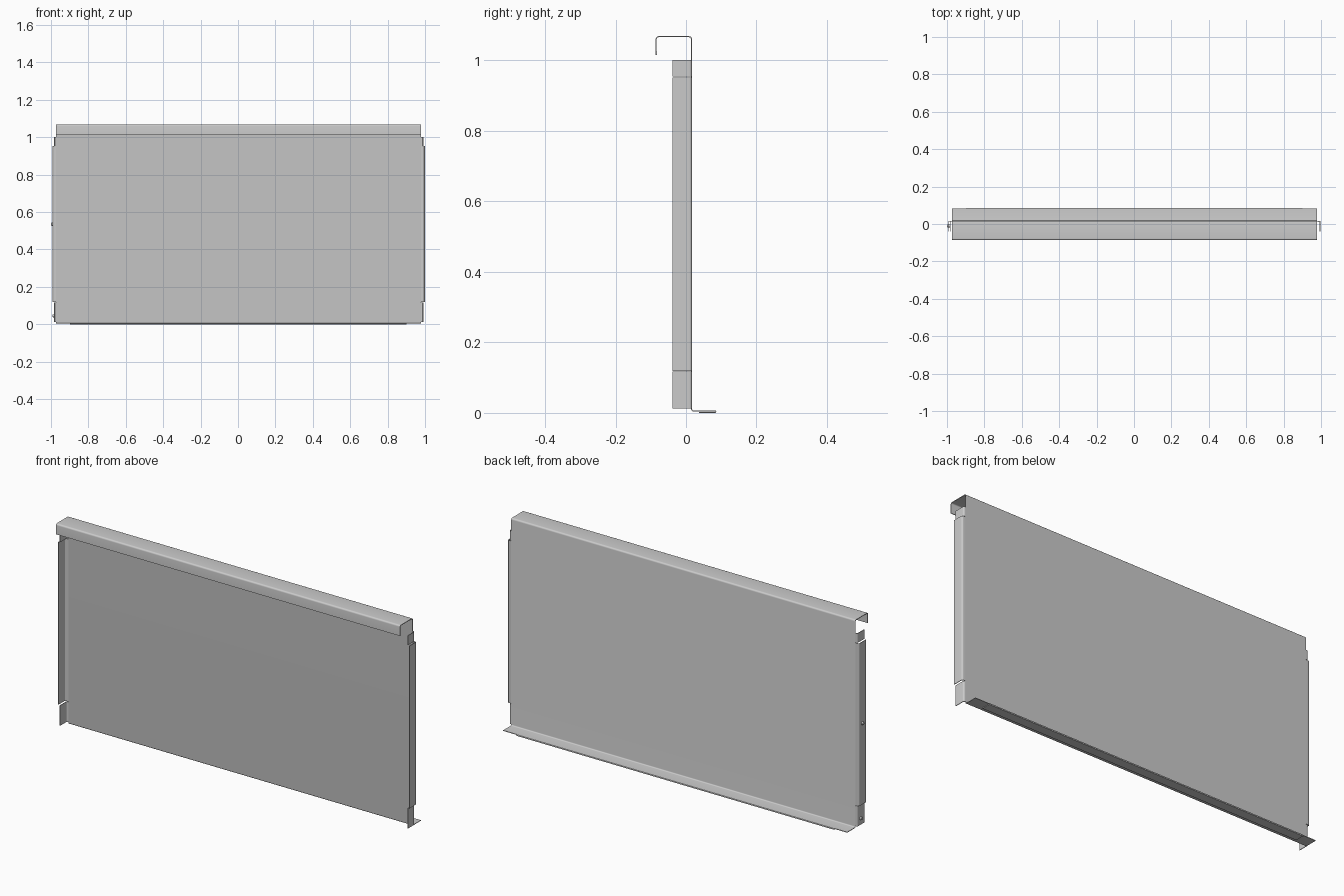
import bpy, bmesh, math
from mathutils import Vector, Matrix

if "Cube" in bpy.data.objects:
    bpy.data.objects.remove(bpy.data.objects["Cube"])

T = 0.003        # sheet thickness
CX = 0.0035      # panel centre line
Y0 = 0.0155      # plane of the main wall


def rounded(pts, r, steps=5):
    """Polyline with each inner right-angle corner replaced by an arc."""
    pts = [Vector(p) for p in pts]
    out = [pts[0]]
    for a, b, c in zip(pts, pts[1:], pts[2:]):
        u, v = (a - b).normalized(), (c - b).normalized()
        centre = b + (u + v) * r
        for i in range(steps + 1):
            t = math.pi / 2 * i / steps
            out.append(centre - v * r * math.cos(t) - u * r * math.sin(t))
    return out + [pts[-1]]


def finish(name, bm):
    bmesh.ops.recalc_face_normals(bm, faces=bm.faces)
    me = bpy.data.meshes.new(name)
    bm.to_mesh(me)
    bm.free()
    ob = bpy.data.objects.new(name, me)
    bpy.context.collection.objects.link(ob)
    bpy.ops.object.select_all(action='DESELECT')
    ob.select_set(True)
    bpy.context.view_layer.objects.active = ob
    bpy.ops.object.shade_smooth_by_angle(angle=math.radians(35))
    return ob


def sheet(name, profile, place, lo, hi):
    """Sweep a profile between lo and hi as thin sheet metal."""
    bm = bmesh.new()
    rows = [[bm.verts.new(place(p, e)) for e in (lo, hi)] for p in profile]
    for a, b in zip(rows, rows[1:]):
        bm.faces.new((a[0], a[1], b[1], b[0]))
    # give the sheet its thickness in the mesh itself
    bmesh.ops.recalc_face_normals(bm, faces=bm.faces)
    bm.normal_update()
    ob_faces = bm.faces[:]
    for v in bm.verts:
        v.co -= v.normal * (T / 2)
    bm.normal_update()
    bmesh.ops.solidify(bm, geom=ob_faces, thickness=-T)
    return finish(name, bm)


def along_x(p, e):
    return (CX + e, p.x, p.y)


# main wall with top hook and bottom flange
wall = rounded([(-0.0845, 1.015), (-0.0845, 1.0675), (Y0, 1.0675),
                (Y0, 0.0053), (0.083, 0.0053)], 0.007)
sheet("panel_wall", wall, along_x, -0.976, 0.976)

# folded hem under the bottom flange
hem = [Vector((0.083 + 0.0015 * math.sin(t), 0.0034 + 0.0019 * math.cos(t)))
       for t in (math.pi * i / 6 for i in range(7))]
sheet("bottom_hem", hem + [Vector((0.037, 0.0015))], along_x, -0.903, 0.897)

# side flanges: one long middle flange and a set-back tab at either end
for side, sx in (("left", -1), ("right", 1)):
    def upright(p, e):
        return (CX + sx * p.x, p.y, e)
    for part, x, lo, hi in (("lower_tab", 0.986, 0.013, 0.117),
                            ("middle_flange", 0.995, 0.119, 0.952),
                            ("upper_tab", 0.986, 0.954, 1.002)):
        prof = rounded([(0.976, Y0), (x, Y0), (x, -0.039)], 0.006)
        sheet(f"{side}_{part}", prof, upright, lo, hi)

# small studs on the left flanges
for name, x, z in (("middle_stud", -0.9955, 0.535), ("lower_stud", -0.9865, 0.045)):
    bm = bmesh.new()
    bmesh.ops.create_cone(bm, cap_ends=True, segments=20, radius1=0.009,
                          radius2=0.007, depth=0.009)
    bmesh.ops.transform(bm, verts=bm.verts, matrix=Matrix.Translation((x, -0.01, z))
                        @ Matrix.Rotation(-math.pi / 2, 4, 'Y'))
    finish(name, bm)
